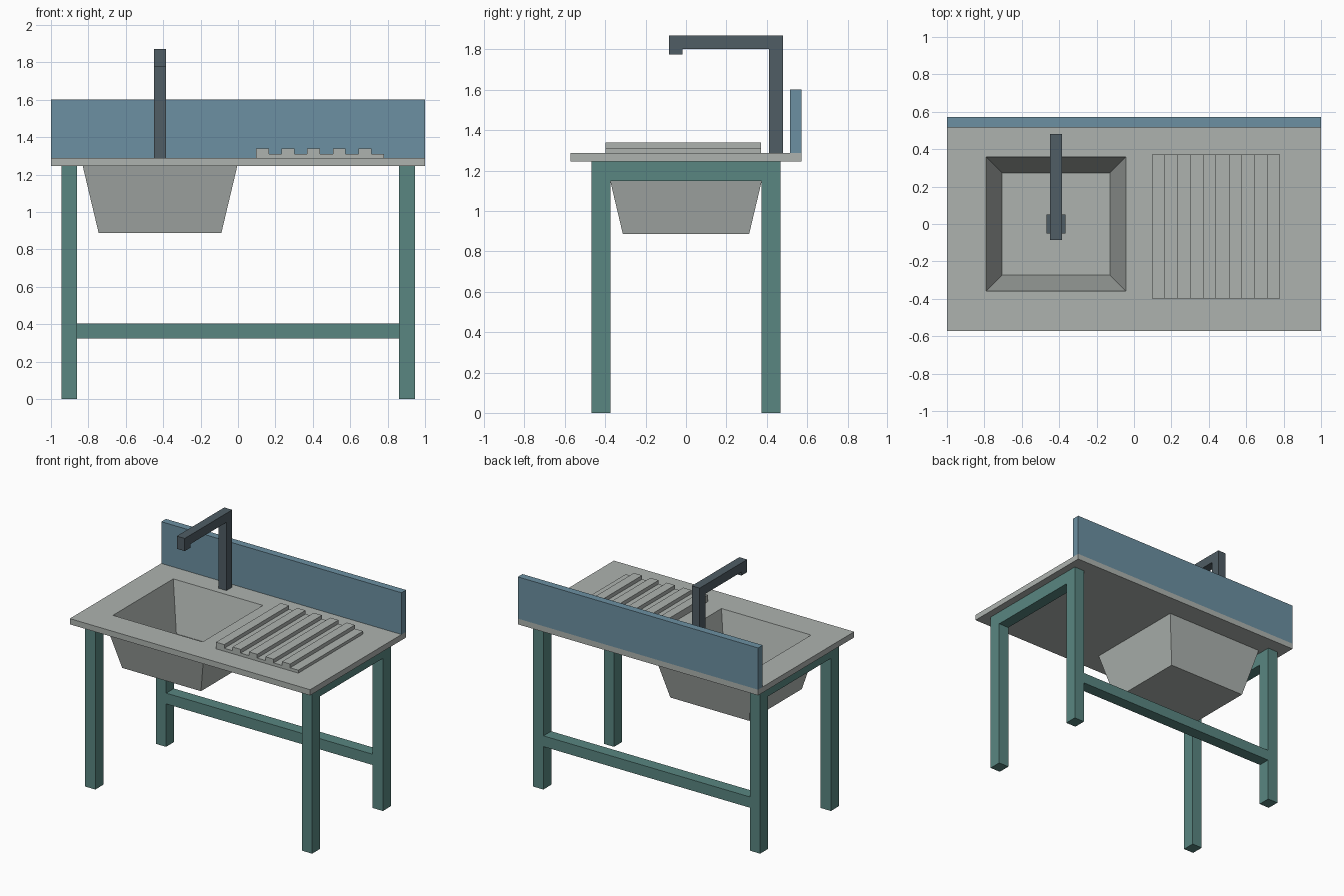
import bpy, bmesh
from mathutils import Vector

if "Cube" in bpy.data.objects:
    bpy.data.objects.remove(bpy.data.objects["Cube"])


def material(name, color):
    m = bpy.data.materials.new(name)
    m.diffuse_color = (*color, 1)
    m.use_nodes = True
    m.node_tree.nodes["Principled BSDF"].inputs["Base Color"].default_value = m.diffuse_color
    return m


STEEL = material("steel", (0.42, 0.45, 0.43))
GREEN = material("green_frame", (0.10, 0.24, 0.22))
BLUE = material("blue_panel", (0.15, 0.28, 0.36))
DARK = material("dark_metal", (0.08, 0.11, 0.13))


def finish(name, bm, mat):
    bmesh.ops.recalc_face_normals(bm, faces=bm.faces[:])
    me = bpy.data.meshes.new(name)
    bm.to_mesh(me)
    bm.free()
    me.materials.append(mat)
    ob = bpy.data.objects.new(name, me)
    bpy.context.collection.objects.link(ob)
    return ob


def extrude(name, points, direction, mat):
    """Closed solid from a planar outline swept along a direction."""
    bm = bmesh.new()
    face = bm.faces.new([bm.verts.new(p) for p in points])
    geom = bmesh.ops.extrude_face_region(bm, geom=[face], use_keep_orig=True)["geom"]
    bmesh.ops.translate(bm, vec=Vector(direction),
                        verts=[v for v in geom if isinstance(v, bmesh.types.BMVert)])
    return finish(name, bm, mat)


def box(name, x, y, z, mat):
    outline = [(x[0], y[0], z[0]), (x[1], y[0], z[0]), (x[1], y[1], z[0]), (x[0], y[1], z[0])]
    return extrude(name, outline, (0, 0, z[1] - z[0]), mat)


def rect_loft(name, rings, mat):
    """Skin through rectangles (centre x, half width, half depth, z), capped at both ends."""
    bm = bmesh.new()
    loops = [[bm.verts.new((cx + sx * hx, sy * hy, z))
              for sx, sy in ((-1, -1), (1, -1), (1, 1), (-1, 1))]
             for cx, hx, hy, z in rings]
    for a, b in zip(loops, loops[1:]):
        for i in range(4):
            j = (i + 1) % 4
            bm.faces.new((a[i], a[j], b[j], b[i]))
    bm.faces.new(loops[0])
    bm.faces.new(loops[-1])
    return finish(name, bm, mat)


DECK, TOP, BX = 1.245, 1.288, -0.417

# Worktop with the tapered basin, one continuous skin
rect_loft("worktop_and_basin", [
    (BX, 0.328, 0.313, 0.887),
    (BX, 0.413, 0.398, DECK),
    (0, 1.0, 0.571, DECK),
    (0, 1.0, 0.571, TOP),
    (BX, 0.373, 0.359, TOP),
    (BX, 0.288, 0.274, 0.93),
], STEEL)

# Drain plate on the basin floor
box("drain", (BX - 0.05, BX + 0.05), (-0.05, 0.05), (0.925, 0.94), DARK)

# Ribbed draining board
step, x0 = 0.0685, 0.096
profile = [(x0, -0.398, TOP)]
for i in range(10):
    z = 1.338 if i % 2 == 0 else 1.31
    profile += [(x0 + step * i, -0.398, z), (x0 + step * (i + 1), -0.398, z)]
profile.append((x0 + step * 10, -0.398, TOP))
extrude("draining_board", profile, (0, 0.77, 0), STEEL)

# Backsplash
box("backsplash", (-1, 1), (0.516, 0.571), (TOP, 1.602), BLUE)

# U-shaped end frames
for side, x in (("left", -0.945), ("right", 0.86)):
    o, i, rail = 0.468, 0.373, 1.148
    outline = [(-o, 0), (-i, 0), (-i, rail), (i, rail), (i, 0), (o, 0), (o, DECK), (-o, DECK)]
    extrude(side + "_leg_frame", [(x, y, z) for y, z in outline], (0.085, 0, 0), GREEN)

# Rear stretcher
box("rear_stretcher", (-0.86, 0.86), (0.375, 0.466), (0.322, 0.403), GREEN)

# Square tap with overhanging spout
tap = [(0.48, TOP), (0.48, 1.87), (-0.085, 1.87), (-0.085, 1.775),
       (-0.017, 1.775), (-0.017, 1.802), (0.412, 1.802), (0.412, TOP)]
extrude("tap", [(BX - 0.033, y, z) for y, z in tap], (0.066, 0, 0), DARK)
